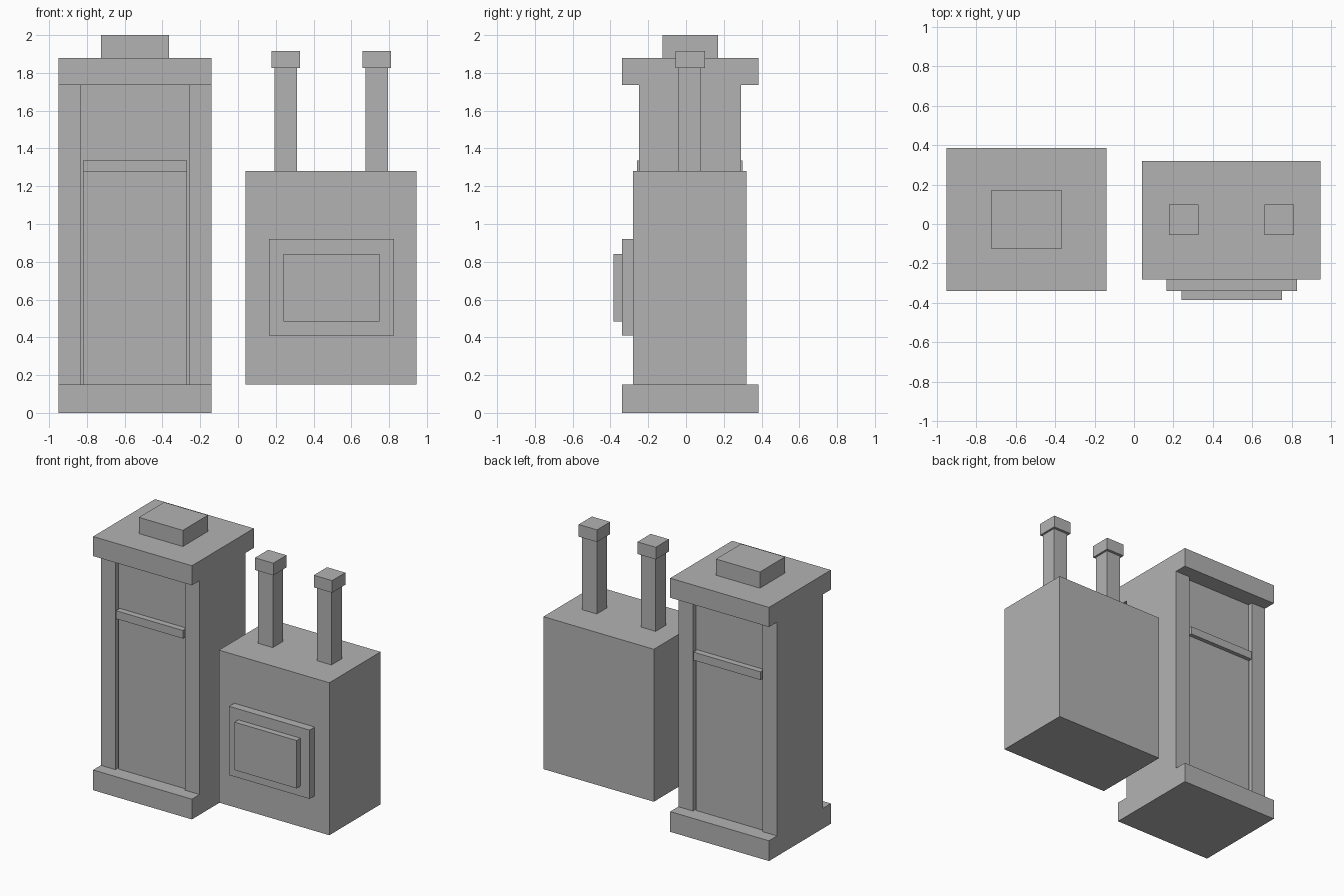
import bpy
import bmesh

if "Cube" in bpy.data.objects:
    bpy.data.objects.remove(bpy.data.objects["Cube"])

grey = bpy.data.materials.new("plain grey")
grey.diffuse_color = (0.45, 0.45, 0.45, 1.0)
grey.use_nodes = True
grey.node_tree.nodes["Principled BSDF"].inputs["Base Color"].default_value = grey.diffuse_color


def box(name, x, y, z):
    """Box given by its (min, max) range on each axis."""
    bm = bmesh.new()
    bmesh.ops.create_cube(bm, size=1.0)
    for v in bm.verts:
        v.co = [r[0] if c < 0 else r[1] for c, r in zip(v.co, (x, y, z))]
    mesh = bpy.data.meshes.new(name)
    bm.to_mesh(mesh)
    bm.free()
    mesh.materials.append(grey)
    ob = bpy.data.objects.new(name, mesh)
    bpy.context.collection.objects.link(ob)
    return ob


# Tall cabinet: plinth, cap and roof block
CX = (-0.95, -0.14)
CY = (-0.34, 0.385)
MID = 0.02
box("cabinet_base", CX, CY, (0.0, 0.15))
box("cabinet_cap", CX, CY, (1.735, 1.88))
box("roof_block", (-0.725, -0.365), (-0.125, 0.17), (1.88, 2.0))

# Cabinet side walls with a recessed core between them
box("left_wall", (-0.95, -0.83), (-0.25, 0.29), (0.15, 1.735))
box("right_wall", (-0.26, -0.14), (-0.25, 0.29), (0.15, 1.735))
box("cabinet_core", (-0.83, -0.26), (-0.215, 0.255), (0.15, 1.735))

# Door panel and top rail on the front and on the back
for side, s in (("front", -1), ("back", 1)):
    def span(inner, outer):
        return tuple(sorted((MID + s * inner, MID + s * outer)))
    box(side + "_door", (-0.82, -0.27), span(0.22, 0.25), (0.15, 1.33))
    box(side + "_door_rail", (-0.82, -0.27), span(0.22, 0.28), (1.275, 1.335))

# Low machine body with a stepped front panel
box("machine_body", (0.04, 0.945), (-0.28, 0.32), (0.15, 1.28))
box("panel_frame", (0.165, 0.825), (-0.34, -0.28), (0.41, 0.92))
box("panel_plate", (0.24, 0.75), (-0.385, -0.34), (0.485, 0.84))

# Two capped posts on the machine
for name, x in (("left", 0.253), ("right", 0.735)):
    box(name + "_post", (x - 0.06, x + 0.06), (-0.04, 0.08), (1.28, 1.83))
    box(name + "_post_cap", (x - 0.075, x + 0.075), (-0.055, 0.1), (1.825, 1.915))
